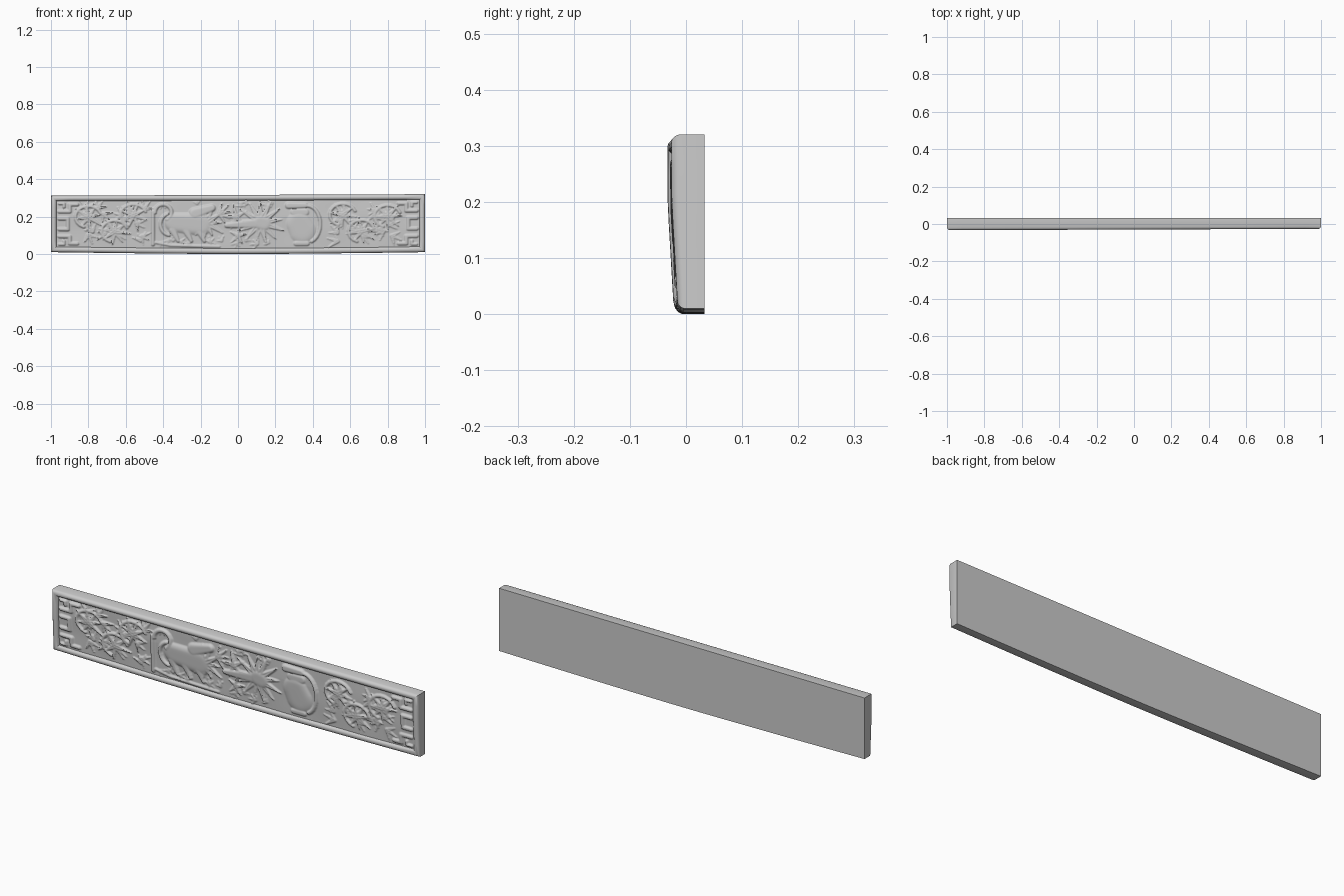
import bpy, bmesh, math, random

if "Cube" in bpy.data.objects:
    bpy.data.objects.remove(bpy.data.objects["Cube"])
random.seed(4)
H, BACK = 0.32, 0.033


def warp(x, y, z):
    """Slightly irregular hand-carved plank: uneven edges, front leaning in at the bottom."""
    lo, hi = 0.01 * abs(x) ** 1.5, 0.316 + 0.004 * x
    front = 0.066 - 0.011 * max(0, 1 - z / 0.2) - 0.0035 * (x + 1)
    return x, BACK + (y - BACK) * front / 0.066, lo + z / H * (hi - lo)


def finish(bm, name, angle):
    for v in bm.verts:
        v.co = warp(*v.co)
    me = bpy.data.meshes.new(name)
    bm.to_mesh(me)
    bm.free()
    ob = bpy.data.objects.new(name, me)
    bpy.context.collection.objects.link(ob)
    bpy.ops.object.select_all(action='DESELECT')
    ob.select_set(True)
    bpy.context.view_layer.objects.active = ob
    bpy.ops.object.shade_smooth_by_angle(angle=math.radians(angle))
    return ob


# plank with rounded raised frame: rectangular rings joined from back to inner lip
def ring(bm, inset, y):
    x, z0, z1 = 1 - inset, inset, H - inset
    corners = [(-x, z0, 24), (x, z0, 6), (x, z1, 24), (-x, z1, 6)]
    out = []
    for i, (a, b, n) in enumerate(corners):
        c, d, _ = corners[(i + 1) % 4]
        out += [bm.verts.new((a + (c - a) * k / n, y, b + (d - b) * k / n)) for k in range(n)]
    return out


bm = bmesh.new()
profile = [(0, BACK), (0, -0.018), (0.003, -0.026), (0.009, -0.032), (0.015, -0.033),
           (0.022, -0.032), (0.028, -0.026), (0.032, -0.014)]
rings = [ring(bm, *p) for p in profile]
for r, s in zip(rings, rings[1:]):
    for i in range(len(r)):
        j = (i + 1) % len(r)
        bm.faces.new((r[i], r[j], s[j], s[i]))
bm.faces.new(rings[0][::-1])
bm.faces.new(rings[-1])
bmesh.ops.recalc_face_normals(bm, faces=bm.faces)
finish(bm, "framed_plank", 40)

# carved relief: a height grid stamped with tapered strokes
NX, NZ = 480, 72
X0, X1, Z0, Z1 = -0.972, 0.972, 0.029, 0.291
height = [[0.12 + 0.08 * math.sin(31 * i / NX) * math.cos(9 * j / NZ) for j in range(NZ + 1)]
          for i in range(NX + 1)]


def stroke(a, b, ra, rb, top=0.9, rib=0.0):
    r = max(ra, rb)
    sx, sz = NX / (X1 - X0), NZ / (Z1 - Z0)
    dx, dz = b[0] - a[0], b[1] - a[1]
    ll = dx * dx + dz * dz + 1e-9
    for i in range(max(0, int((min(a[0], b[0]) - r - X0) * sx)),
                   min(NX, int((max(a[0], b[0]) + r - X0) * sx) + 1) + 1):
        for j in range(max(0, int((min(a[1], b[1]) - r - Z0) * sz)),
                       min(NZ, int((max(a[1], b[1]) + r - Z0) * sz) + 1) + 1):
            x, z = X0 + i / sx, Z0 + j / sz
            t = min(1, max(0, ((x - a[0]) * dx + (z - a[1]) * dz) / ll))
            d = math.hypot(x - a[0] - t * dx, z - a[1] - t * dz) / (ra + (rb - ra) * t)
            if d < 1:
                h = top * (1 - d ** 5) - rib * max(0, 1 - 3 * d)
                height[i][j] = max(height[i][j], h)


def path(pts, r, top=0.9):
    for a, b in zip(pts, pts[1:]):
        stroke(a, b, r, r, top)


def arc(cx, cz, rx, rz, a0, a1, r, top=0.9):
    path([(cx + rx * math.cos(math.radians(a0 + (a1 - a0) * k / 12)),
           cz + rz * math.sin(math.radians(a0 + (a1 - a0) * k / 12))) for k in range(13)], r, top)


def leaves(cx, cz, n, length, width, a0=0, span=360, top=0.9):
    for k in range(n):
        a = math.radians(a0 + span * k / n)
        l = length * random.uniform(0.8, 1.15)
        stroke((cx, cz), (cx + l * math.cos(a), cz + l * math.sin(a)), width, 0.003,
               top * random.uniform(0.75, 1), 0.3)


# stepped key pattern at both ends
for s in (-1, 1):
    for z, m in ((0.245, 1), (0.075, -1)):
        path([(s * 0.86, z + m * 0.025), (s * 0.90, z + m * 0.025), (s * 0.90, z - m * 0.015),
              (s * 0.955, z - m * 0.015)], 0.011)
        path([(s * 0.955, z + m * 0.03), (s * 0.93, z + m * 0.03), (s * 0.93, z + m * 0.01)], 0.008)
    path([(s * 0.955, 0.13), (s * 0.91, 0.13), (s * 0.91, 0.19), (s * 0.955, 0.19)], 0.011)

# foliage scrolls on both wings
for s in (-1, 1):
    for cx, cz in ((0.80, 0.20), (0.66, 0.12), (0.56, 0.21)):
        arc(s * cx, cz, 0.07, 0.06, 20, 250, 0.009, 0.8)
        leaves(s * cx, cz, 8, 0.075, 0.015, random.uniform(0, 45))
    for k in range(16):
        leaves(s * random.uniform(0.5, 0.84), random.uniform(0.06, 0.26), 3, 0.05, 0.012,
               random.uniform(0, 360), 150, 0.75)

# centre cartouche border
path([(-0.455, 0.05), (-0.455, 0.23)], 0.011, 0.95)
arc(-0.40, 0.225, 0.045, 0.045, 180, -60, 0.011, 0.95)
path([(-0.44, 0.06), (-0.36, 0.045), (-0.1, 0.04)], 0.008, 0.7)

# crouching beast with mane and curled tail
stroke((-0.34, 0.17), (-0.20, 0.16), 0.055, 0.065, 0.95)
leaves(-0.17, 0.17, 11, 0.095, 0.020)
stroke((-0.23, 0.22), (-0.14, 0.25), 0.035, 0.022, 1.0)
for x in (-0.35, -0.28, -0.21):
    stroke((x, 0.13), (x + 0.03, 0.07), 0.022, 0.010)
arc(-0.36, 0.16, 0.055, 0.06, 110, 260, 0.010)
leaves(-0.10, 0.22, 5, 0.06, 0.012, -60, 170)

# star-shaped flower with stem
stroke((-0.06, 0.155), (0.10, 0.165), 0.014, 0.03)
leaves(0.12, 0.17, 13, 0.115, 0.024, 8)
stroke((0.12, 0.17), (0.14, 0.165), 0.045, 0.045, 1.0)
leaves(-0.01, 0.20, 5, 0.065, 0.014, 30)
leaves(0.0, 0.10, 5, 0.05, 0.013, 10)

# urn with lid and handle
stroke((0.325, 0.165), (0.345, 0.125), 0.070, 0.075, 0.85)
stroke((0.27, 0.262), (0.36, 0.262), 0.020, 0.016, 0.95)
stroke((0.30, 0.225), (0.36, 0.225), 0.022, 0.022, 0.7)
stroke((0.31, 0.055), (0.37, 0.055), 0.014, 0.014, 0.9)
arc(0.37, 0.16, 0.07, 0.10, 90, -70, 0.010)

# tiny background sprigs
for k in range(22):
    leaves(random.uniform(-0.42, 0.2), random.choice((0.06, 0.27)) + random.uniform(-0.012, 0.012),
           3, 0.03, 0.008, random.uniform(0, 360), 160, 0.6)

bm = bmesh.new()
grid = [[bm.verts.new((X0 + (X1 - X0) * i / NX, -0.0165 - 0.0135 * height[i][j],
                       Z0 + (Z1 - Z0) * j / NZ)) for j in range(NZ + 1)] for i in range(NX + 1)]
for i in range(NX):
    for j in range(NZ):
        bm.faces.new((grid[i][j], grid[i + 1][j], grid[i + 1][j + 1], grid[i][j + 1]))
bmesh.ops.smooth_vert(bm, verts=bm.verts, factor=0.4, use_axis_y=True)
finish(bm, "carved_relief", 60)
